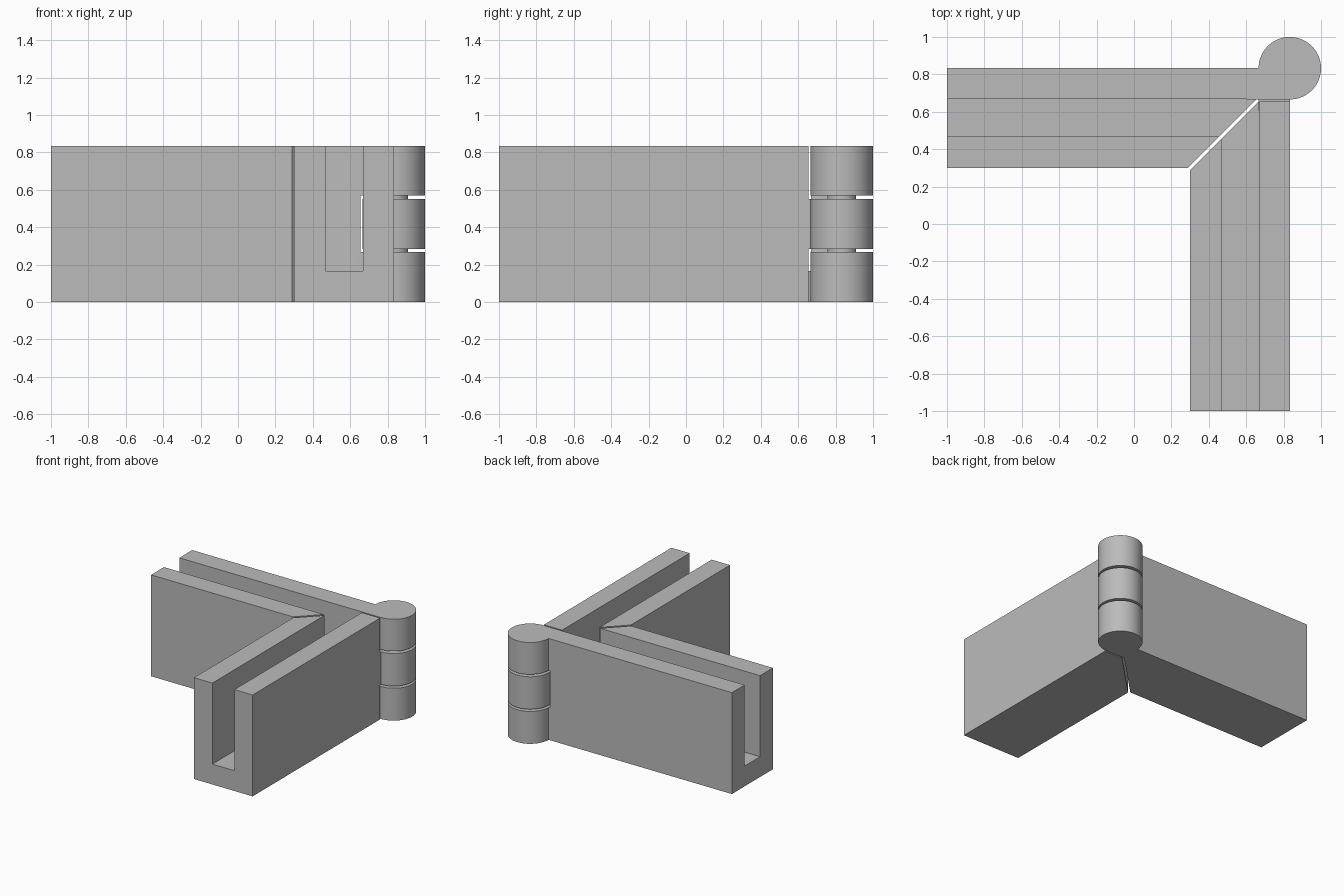
import bpy, bmesh, math

cube = bpy.data.objects.get("Cube")
if cube:
    bpy.data.objects.remove(cube, do_unlink=True)

HEIGHT, FLOOR = 0.833, 0.167
AXIS, RADIUS = 0.833, 0.167       # hinge centre (x = y) and knuckle radius
INNER, WALL = 0.30, 0.667         # inner face and inside of the outer wall
SLOT = 0.467                      # inside of the inner wall
GAP = 0.012                       # half of the mitre clearance

grey = bpy.data.materials.new("plain grey")
grey.use_nodes = True
grey.diffuse_color = (0.5, 0.5, 0.5, 1)
grey.node_tree.nodes["Principled BSDF"].inputs["Base Color"].default_value = (0.5, 0.5, 0.5, 1)


def prism(name, points, z0, z1, swap=False):
    """Extrude a footprint upwards; swap mirrors it across the corner diagonal."""
    if swap:
        points = [(y, x) for x, y in points]
    bm = bmesh.new()
    face = bm.faces.new([bm.verts.new((x, y, z0)) for x, y in points])
    top = bmesh.ops.extrude_face_region(bm, geom=[face])
    moved = [v for v in top["geom"] if isinstance(v, bmesh.types.BMVert)]
    bmesh.ops.translate(bm, vec=(0, 0, z1 - z0), verts=moved)
    bmesh.ops.recalc_face_normals(bm, faces=bm.faces)
    mesh = bpy.data.meshes.new(name)
    bm.to_mesh(mesh)
    bm.free()
    mesh.materials.append(grey)
    obj = bpy.data.objects.new(name, mesh)
    bpy.context.collection.objects.link(obj)
    return obj


def select(obj):
    bpy.ops.object.select_all(action='DESELECT')
    obj.select_set(True)
    bpy.context.view_layer.objects.active = obj


def combine(obj, other, operation):
    mod = obj.modifiers.new("Combine", 'BOOLEAN')
    mod.operation, mod.object, mod.solver = operation, other, 'EXACT'
    select(obj)
    bpy.ops.object.modifier_apply(modifier=mod.name)
    bpy.data.objects.remove(other, do_unlink=True)


def arc(radius, start, end, steps):
    angles = [math.radians(start + (end - start) * i / steps) for i in range(steps + 1)]
    return [(AXIS + radius * math.cos(a), AXIS + radius * math.sin(a)) for a in angles]


# Footprints: mitred arm, open channel, and knuckle with its link to the outer wall
end = WALL - GAP
body = [(-1, INNER), (INNER - GAP, INNER), (end, WALL), (end, AXIS), (-1, AXIS)]
channel = [(-1.1, SLOT), (1, SLOT), (1, WALL), (-1.1, WALL)]
knuckle = [(0.6, WALL)] + arc(RADIUS, -90, 180, 72) + [(0.6, AXIS)]


def arm(name, knuckle_spans, swap):
    obj = prism(name, body, 0, HEIGHT, swap)
    combine(obj, prism("channel_cutter", channel, FLOOR, 1, swap), 'DIFFERENCE')
    for z0, z1 in knuckle_spans:
        combine(obj, prism("knuckle", knuckle, z0, z1, swap), 'UNION')
    select(obj)
    bpy.ops.object.shade_smooth_by_angle(angle=math.radians(30))


# Two channel arms with interleaved hinge knuckles
arm("back_arm", [(0, 0.266), (0.57, HEIGHT)], False)
arm("side_arm", [(0.284, 0.551)], True)

# Pin joining the knuckles
pin = prism("hinge_pin", arc(0.077, 0, 354, 59), 0.24, 0.6)
select(pin)
bpy.ops.object.shade_smooth_by_angle(angle=math.radians(30))
